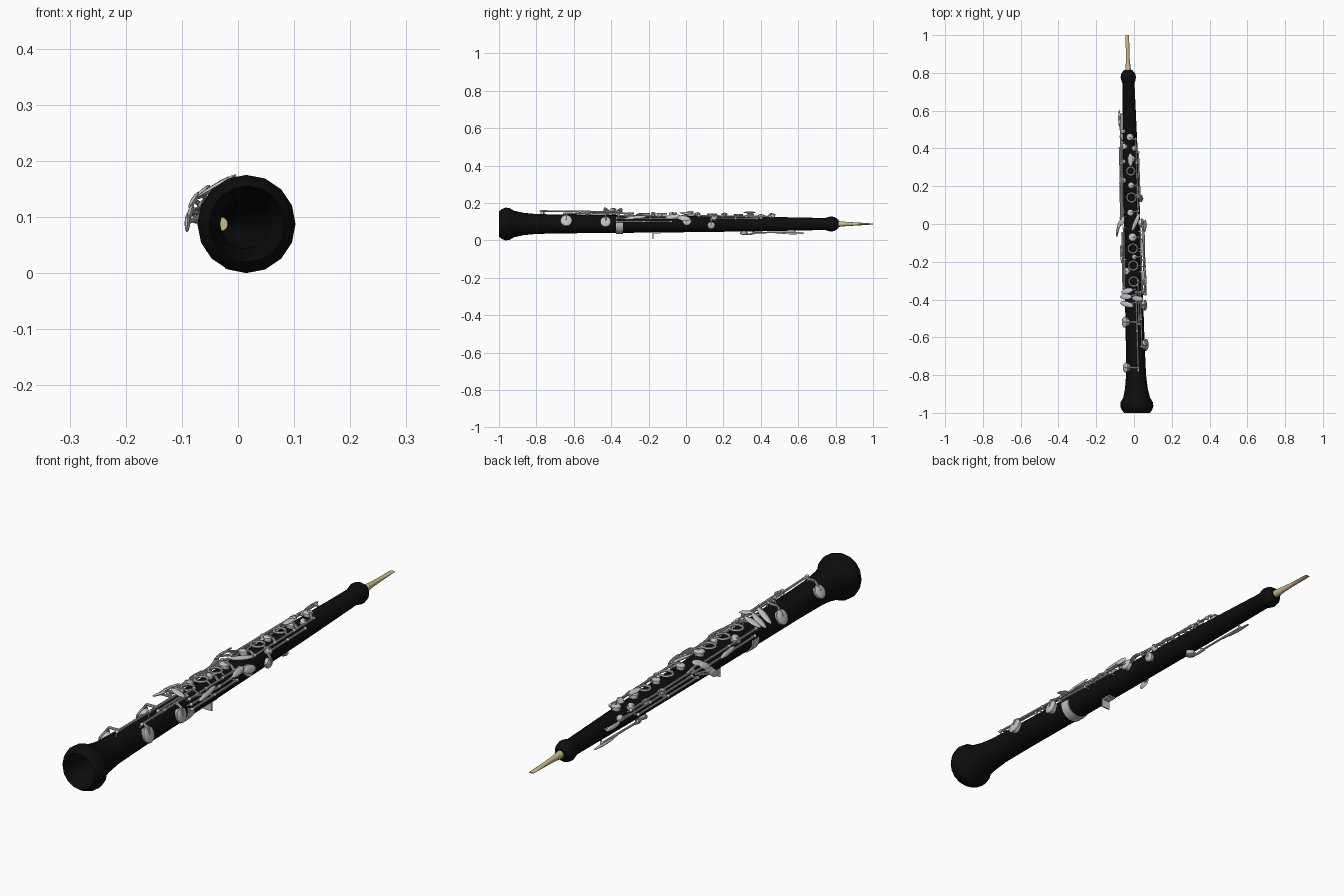
import bpy, bmesh, math
from mathutils import Matrix, Vector

if "Cube" in bpy.data.objects:
    bpy.data.objects.remove(bpy.data.objects["Cube"])

def material(name, c):
    m = bpy.data.materials.new(name)
    m.diffuse_color = (*c, 1)
    m.use_nodes = True
    m.node_tree.nodes["Principled BSDF"].inputs["Base Color"].default_value = m.diffuse_color
    return m
BLACK = material("black_wood", (0.004, 0.004, 0.004))
SILVER = material("silver_metal", (0.55, 0.55, 0.55))
CANE = material("reed_cane", (0.60, 0.50, 0.26))

ZC = 0.0875
PROFILE = [(-1, .068), (-.985, .08), (-.965, .0875), (-.945, .086), (-.92, .071), (-.87, .06),
           (-.8, .053), (-.65, .050), (-.4, .048), (0, .044), (.4, .039), (.745, .032),
           (.76, .037), (.777, .041), (.795, .037), (.815, .022)]

def cx(y):                      # the body axis leans slightly in x
    return 0.015 - 0.026 * (y + 0.96)

def radius(y):
    for (a, ra), (b, rb) in zip(PROFILE, PROFILE[1:]):
        if a <= y <= b:
            return ra + (rb - ra) * (y - a) / (b - a)
    return 0.03

def P(y, ang, off=0):           # point on the body: angle 0 is top, + is right
    a, r = math.radians(ang), radius(y) + off
    return Vector((cx(y) + r * math.sin(a), y, ZC + r * math.cos(a)))

def frame(y, ang, off=0):       # local x = around, y = along, z = outward
    return Matrix.Translation(P(y, ang, off)) @ Matrix.Rotation(math.radians(ang), 4, 'Y')

def finish(name, bm, mat):
    bmesh.ops.recalc_face_normals(bm, faces=bm.faces)
    me = bpy.data.meshes.new(name)
    bm.to_mesh(me)
    bm.free()
    me.materials.append(mat)
    ob = bpy.data.objects.new(name, me)
    bpy.context.collection.objects.link(ob)
    return ob

def loft(name, rings, mat, n=16, caps=False):
    bm = bmesh.new()
    loops = [[bm.verts.new((cx(y) + rx * math.cos(2 * math.pi * i / n), y,
                            ZC + rz * math.sin(2 * math.pi * i / n))) for i in range(n)]
             for y, rx, rz in rings]
    for a, b in zip(loops, loops[1:]):
        for i in range(n):
            j = (i + 1) % n
            bm.faces.new((a[i], a[j], b[j], b[i]))
    if caps:
        bm.faces.new(loops[0])
        bm.faces.new(loops[-1])
    return finish(name, bm, mat)

def tube(bm, a, b, r1, r2=None, n=8):
    a, b = Vector(a), Vector(b)
    d = b - a
    m = Matrix.Translation((a + b) / 2) @ d.to_track_quat('Z', 'Y').to_matrix().to_4x4()
    bmesh.ops.create_cone(bm, cap_ends=True, segments=n, radius1=r1,
                          radius2=r1 if r2 is None else r2, depth=d.length, matrix=m)

def ball(bm, m, size, u=12, v=6):
    bmesh.ops.create_uvsphere(bm, u_segments=u, v_segments=v, radius=1,
                              matrix=m @ Matrix.Diagonal((*size, 1)))

# Rod on posts with round heads
def rod(name, y0, y1, ang, off=.016, r=.0045, posts=2):
    bm = bmesh.new()
    tube(bm, P(y0, ang, off), P(y1, ang, off), r)
    for i in range(posts):
        y = y0 + (y1 - y0) * i / (posts - 1)
        tube(bm, P(y, ang, -.004), P(y, ang, off), .0035)
        ball(bm, frame(y, ang, off), (.007, .008, .007), 8, 6)
    return finish(name, bm, SILVER)

# Cupped pad on a short seat, with an optional arm to a rod
def pad(name, y, ang, r, arm=None, off=.008):
    bm = bmesh.new()
    m = frame(y, ang, off)
    tube(bm, P(y, ang, -.006), P(y, ang, off), r * .8, n=14)
    tube(bm, P(y, ang, off), P(y, ang, off + .005), r, r * .96, n=14)
    ball(bm, m @ Matrix.Translation((0, 0, .005)), (r * .95, r * .95, .005), 14, 6)
    if arm:
        ya, aa, oa = arm
        mid = P((y + ya) / 2, (ang + aa) / 2, max(off, oa) + .006)
        tube(bm, P(y, ang, off + .008), mid, .004, .005)
        tube(bm, mid, P(ya, aa, oa), .005, .006)
    return finish(name, bm, SILVER)

# Open finger ring with an arm
def ring(name, y, ang, r, arm):
    bm = bmesh.new()
    m = frame(y, ang, .009)
    n, k = 16, 6
    loops = []
    for i in range(n):
        a = 2 * math.pi * i / n
        loops.append([bm.verts.new(m @ Vector((
            (r + .005 * math.cos(2 * math.pi * j / k)) * math.cos(a),
            (r + .005 * math.cos(2 * math.pi * j / k)) * math.sin(a),
            .005 * math.sin(2 * math.pi * j / k)))) for j in range(k)])
    for i in range(n):
        a, b = loops[i], loops[(i + 1) % n]
        for j in range(k):
            bm.faces.new((a[j], b[j], b[(j + 1) % k], a[(j + 1) % k]))
    s = 1 if arm > ang else -1
    tube(bm, m @ Vector((s * r, 0, 0)), P(y, arm, .014), .004)
    return finish(name, bm, SILVER)

# Teardrop touch lever: flattened ellipsoid, turned about its outward axis
def lever(name, y, ang, off, half_w, half_l, turn=0, stem=None):
    bm = bmesh.new()
    ball(bm, frame(y, ang, off) @ Matrix.Rotation(math.radians(turn), 4, 'Z'),
         (half_w, half_l, .005), 14, 6)
    if stem:
        tube(bm, P(y, ang, off), P(*stem), .004, .005)
    return finish(name, bm, SILVER)

# Wooden body, open bell and bore
loft("body", [(y, r, r) for y, r in PROFILE] + [(.815, .012, .012)], BLACK, 16)
loft("bore", [(y, r, r) for y, r in [(-1, .068), (-.985, .064), (-.93, .056), (-.85, .044),
                                     (-.4, .039), (.3, .030), (.815, .012)]], BLACK, 16)

# Double reed: round staple flattening into a thin tip
loft("reed", [(.80, .015, .015), (.82, .015, .015), (.86, .0105, .011), (.90, .009, .009),
              (.94, .0095, .0065), (.98, .010, .004), (1.0, .010, .002)], CANE, 12, True)

# Half band under the lower joint
bm = bmesh.new()
band = [[bm.verts.new(P(y, 80 + 200 * i / 14, o)) for i in range(15)]
        for y, o in [(-.375, -.002), (-.375, .005), (-.337, .005), (-.337, -.002)]]
for a, b in zip(band, band[1:]):
    for i in range(14):
        bm.faces.new((a[i], a[i + 1], b[i + 1], b[i]))
finish("joint_band", bm, SILVER)

# Thumb rest
bm = bmesh.new()
bmesh.ops.create_cube(bm, matrix=Matrix.Translation((cx(-.16), -.16, .041)) @ Matrix.Diagonal((.03, .045, .006, 1)))
bmesh.ops.create_cube(bm, matrix=Matrix.Translation((cx(-.175), -.177, .024)) @ Matrix.Diagonal((.036, .005, .034, 1)))
finish("thumb_rest", bm, SILVER)

# Bell and lower joint keys
rod("bell_rod", -.775, -.36, 10, .018, posts=3)
rod("low_rod_right", -.65, -.36, 32, .016, posts=3)
rod("low_rod_mid", -.53, -.30, 22, .014)
pad("bell_pad", -.76, -58, .027, (-.76, 10, .018))
pad("low_pad_left", -.52, -62, .03, (-.52, 10, .018))
pad("low_pad_right", -.64, 72, .032, (-.64, 32, .016))
pad("low_pad_right_upper", -.43, 78, .029, (-.43, 32, .016))

# Little finger cluster
for i, (y, ang, w) in enumerate([(-.355, -28, .036), (-.385, -34, .038), (-.425, -30, .042), (-.395, 14, .032)]):
    lever(f"cluster_lever_{i}", y, ang, .030, w, .015, (12, 0, -12, -8)[i], (y + .01, 10, .016))

# Lower joint: rings, pads and side rods
for i, y in enumerate((-.13, -.22, -.305)):
    ring(f"lower_ring_{i}", y, 0, .024, 45)
pad("lower_small_pad", -.07, 0, .022, (-.07, 45, .014))
pad("lower_trill_pad", -.175, 8, .014, (-.175, 45, .014))
rod("lower_ring_rod", -.36, -.04, 45, .014, posts=4)
rod("right_rod_upper", -.37, -.01, 62, .018, posts=3)
rod("right_rod_lower", -.37, -.08, 78, .016, posts=3)
lever("right_touch", -.01, 66, .030, .016, .034, -10, (-.06, 62, .018))
lever("right_touch_low", -.07, 55, .026, .013, .04, 8, (-.12, 62, .018))
pad("right_side_pad", .005, 74, .024, (-.03, 62, .018))
rod("left_rod_upper", -.36, -.02, -48, .016, posts=3)
rod("left_rod_lower", -.34, -.05, -66, .014, posts=3)
pad("left_side_pad", -.25, -40, .020, (-.25, -48, .014))
lever("left_long_touch", -.16, -62, .024, .010, .05, 6, (-.21, -66, .014))
lever("right_bow", -.27, 60, .024, .010, .06, 8, (-.33, 45, .014))

# Left hand little finger levers
for i, (y, ang) in enumerate([(.015, -42), (-.005, -58), (-.025, -74), (-.045, -88)]):
    lever(f"left_lever_{i}", y, ang, .034 + .003 * (i % 2), .014, .028, -25, (y + .06, -50 - 9 * i, .014))

# Upper joint: rods, rings and pads
for i, (y0, y1, ang) in enumerate([(.04, .43, -52), (.06, .58, -66), (.03, .40, -82)]):
    rod(f"upper_left_rod_{i}", y0, y1, ang, .016, posts=3)
rod("upper_right_rod", .07, .45, 38, .012, posts=4)
rod("upper_right_short_rod", .15, .38, 55, .012, posts=3)
ring("upper_ring_0", .28, 0, .021, 38)
ring("upper_ring_1", .14, 0, .024, 38)
for i, (y, ang, r, arm) in enumerate([(.46, 0, .019, 38), (.41, -42, .017, -52), (.40, 28, .015, 38),
                                      (.345, 4, .020, 38), (.205, 0, .017, 38), (.06, -8, .018, 38),
                                      (.15, 50, .016, 38), (.135, 98, .020, 55),
                                      (.33, -58, .014, -52), (.23, -62, .018, -52),
                                      (.49, -58, .014, -66)]):
    pad(f"upper_pad_{i}", y, ang, r, (max(min(y, .44), .07), arm, .012))
lever("upper_plate", .34, 0, .022, .014, .034, 0)
lever("upper_long_touch", .56, -68, .022, .009, .045, 0)
lever("middle_bridge", .01, 20, .014, .012, .05, -25, (.07, 38, .012))

# Octave key underneath
rod("octave_rod", .36, .58, 205, .012, .004)
pad("octave_pad", .31, 190, .022, (.37, 205, .012))
lever("octave_touch", .57, 205, .018, .012, .065, 0, (.48, 205, .012))

# Smooth shading with sharp edges kept
for ob in bpy.context.scene.objects:
    ob.select_set(True)
    bpy.context.view_layer.objects.active = ob
bpy.ops.object.shade_smooth_by_angle(angle=math.radians(35))
